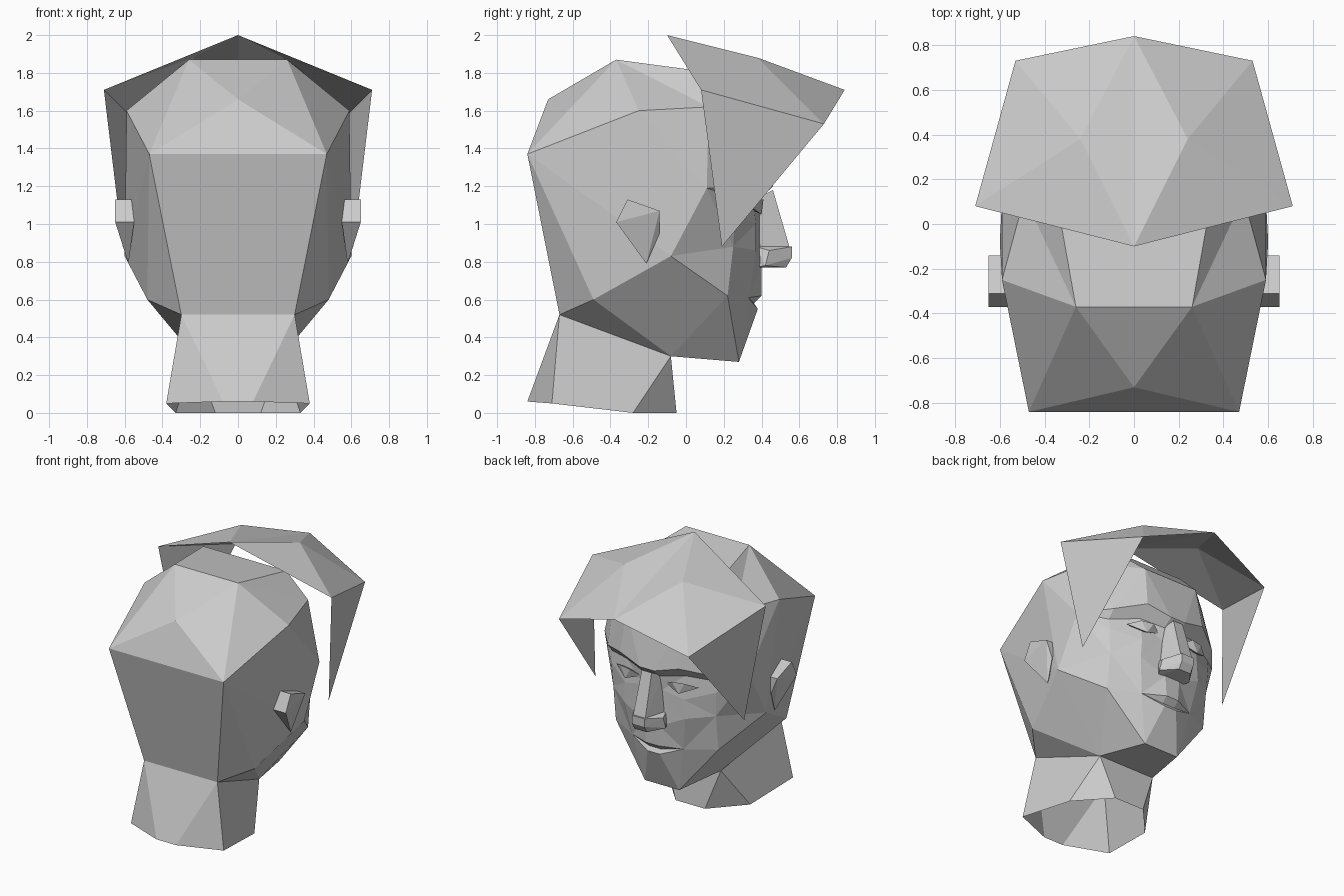
import bpy
import bmesh

cube = bpy.data.objects.get("Cube")
if cube:
    bpy.data.objects.remove(cube, do_unlink=True)

# One plain grey for every part
grey = bpy.data.materials.new("plain_grey")
grey.use_nodes = True
colour = (0.6, 0.6, 0.6, 1)
grey.diffuse_color = colour
grey.node_tree.nodes["Principled BSDF"].inputs["Base Color"].default_value = colour


def mirrored(point):
    x, y, z = point
    return (-x, y, z)


def finish(name, bm):
    """Turn a bmesh into a flat-shaded object."""
    bmesh.ops.recalc_face_normals(bm, faces=bm.faces)
    mesh = bpy.data.meshes.new(name)
    bm.to_mesh(mesh)
    bm.free()
    mesh.materials.append(grey)
    obj = bpy.data.objects.new(name, mesh)
    bpy.context.collection.objects.link(obj)
    return obj


def mirrored_shell(name, points, sides, spans):
    """Build faces on the left, repeat them on the right, and bridge the
    two halves with faces spanning from each listed edge to its mirror."""
    bm = bmesh.new()
    verts = {}

    def vert(point):
        if point not in verts:
            verts[point] = bm.verts.new(point)
        return verts[point]

    for side in sides.split():
        loop = [points[letter] for letter in side]
        bm.faces.new([vert(p) for p in loop])
        bm.faces.new([vert(mirrored(p)) for p in reversed(loop)])
    for span in spans.split():
        first, second = (points[letter] for letter in span)
        loop = [first, second, mirrored(second), mirrored(first)]
        bm.faces.new([vert(p) for p in dict.fromkeys(loop)])
    return finish(name, bm)


def hull(name, points):
    """Wrap a convex skin around a few points."""
    bm = bmesh.new()
    for point in dict.fromkeys(points):
        bm.verts.new(point)
    result = bmesh.ops.convex_hull(bm, input=bm.verts)
    loose = [v for v in result["geom_interior"] if isinstance(v, bmesh.types.BMVert)]
    bmesh.ops.delete(bm, geom=loose, context="VERTS")
    return finish(name, bm)


def hull_pair(name, points):
    hull("left_" + name, points)
    hull("right_" + name, [mirrored(p) for p in points])


def hull_across(name, points):
    hull(name, points + [mirrored(p) for p in points])


# Landmarks shared by the head and neck
nape = (0.3, -0.67, 0.52)
throat = (0.23, -0.08, 0.3)

# Skull and jaw landmarks, left half
skull = {
    "A": (0.47, -0.84, 1.37),   # back corner
    "B": (0, -0.73, 1.66),      # back of crown
    "C": (0.26, -0.37, 1.87),   # crown
    "D": (0.59, -0.25, 1.6),    # upper side
    "E": nape,
    "F": (0.48, -0.49, 0.6),    # behind jaw
    "G": (0.6, -0.08, 0.83),    # jaw hinge
    "H": throat,
    "I": (0.14, 0.28, 0.27),    # chin
    "J": (0.42, 0.22, 0.62),    # lower cheek
    "K": (0.42, 0.25, 0.88),    # cheekbone
    "L": (0.59, 0.11, 1.19),    # temple
    "M": (0.49, 0.12, 1.62),    # forehead corner
    "N": (0.34, 0.08, 1.81),    # front of crown
    "P": (0.22, 0.38, 1.55),    # forehead
}

# Face landmarks, left half
face = {
    "Q": (0.06, 0.46, 1.2),     # inner brow
    "R": (0.24, 0.43, 1.25),    # brow arch
    "S": (0.43, 0.3, 1.2),      # outer brow
    "q": (0.07, 0.4, 1.14),     # socket top
    "r": (0.24, 0.35, 1.17),
    "s": (0.43, 0.25, 1.14),
    "u": (0.08, 0.39, 1.04),    # socket bottom
    "v": (0.24, 0.37, 1),
    "w": (0.43, 0.26, 1.06),
    "T": (0.25, 0.37, 0.86),    # cheek
    "x": (0.1, 0.39, 0.9),      # side of nose
    "n": (0.06, 0.4, 0.77),     # under nose
    "o": (0.05, 0.4, 0.62),     # upper lip
    "l": (0.05, 0.36, 0.58),    # lip line
    "m": (0.05, 0.38, 0.55),    # lower lip
    "y": (0.21, 0.33, 0.61),    # mouth corner
}

skull_sides = "ABC ACD AEF AFG AGD DGL CDM CMN DLM GLK GKJ FGH GJH EFH HJI"
brow_sides = "MNP MPS MLS PSR PRQ LSs SRrs RQqr"
socket_sides = "Lsw swr rwv rvu rqu"
cheek_sides = "KLw Kwv KvT vuT uxT Txn Tny KTy JKy"
mouth_sides = "noy oly lmy JIy Imy"
mirrored_shell(
    "head", {**skull, **face},
    " ".join((skull_sides, brow_sides, socket_sides, cheek_sides, mouth_sides)),
    "AE AB BC CN NP PQ Qq qu ux xn no ol lm mI IH")

# Neck, open underneath
neck = {
    "E": nape,
    "H": throat,
    "a": (0.08, -0.84, 0.06),
    "b": (0.38, -0.71, 0.05),
    "c": (0.33, -0.28, 0),
    "d": (0.12, -0.05, 0),
}
mirrored_shell("neck", neck, "Eab EbcH Hcd", "Ea Hd")

# Overhanging fringe with a pointed lock on each side
fringe = {
    "a": (0, -0.1, 2),
    "i": (0.24, 0.38, 1.88),
    "f": (0, 0.84, 1.71),
    "c": (0.53, 0.73, 1.53),
    "s": (0.71, 0.08, 1.71),
    "t": (0.61, 0.19, 0.88),
}
mirrored_shell("fringe", fringe, "ais isc icf aif sct", "")

# Nose: slim bridge, then a wider tip with nostril wings
hull_across("nose_bridge", [
    (0.04, 0.46, 1.18), (0.07, 0.38, 1.14), (0.035, 0.46, 1.1),
    (0.045, 0.51, 0.96), (0.05, 0.55, 0.87), (0.1, 0.38, 0.86)])
hull_across("nose_tip", [
    (0.05, 0.56, 0.88), (0.05, 0.56, 0.82), (0.05, 0.53, 0.77),
    (0.12, 0.44, 0.86), (0.13, 0.42, 0.78), (0.1, 0.37, 0.77),
    (0.1, 0.37, 0.88)])

# Faceted eyes
hull_pair("eye", [
    (0.1, 0.38, 1.09), (0.34, 0.33, 1.1), (0.17, 0.41, 1.13),
    (0.26, 0.39, 1.13), (0.22, 0.4, 1.05), (0.22, 0.32, 1.09)])

# Ears: flat plate with a wedge below
ear_rim = [(-0.37, 1.01), (-0.31, 1.13), (-0.14, 1.07)]
ear = [(x, y, z) for x in (0.55, 0.65) for y, z in ear_rim]
hull_pair("ear", ear + [(0.6, -0.14, 0.95), (0.58, -0.21, 0.79)])
